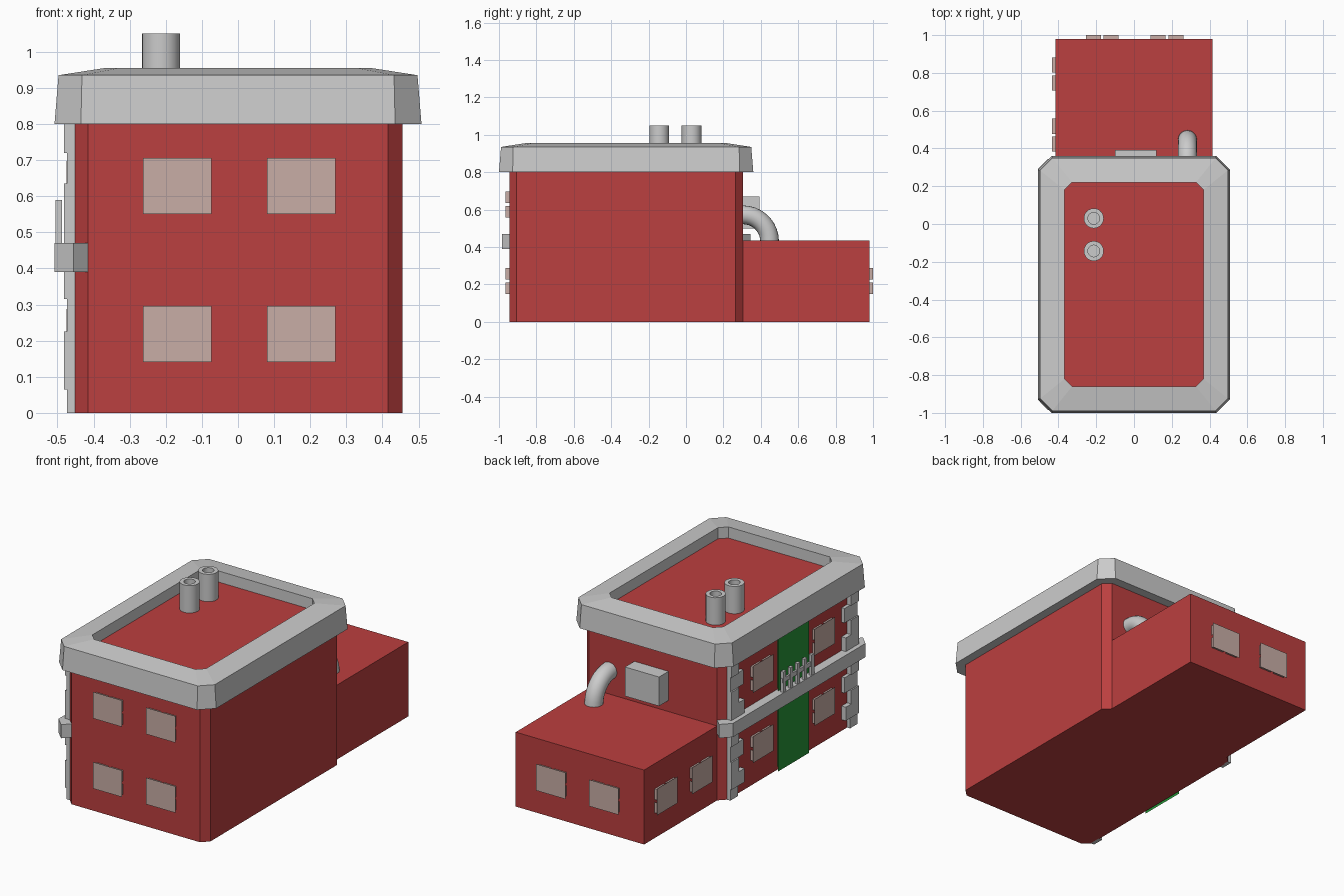
import bpy, bmesh, math
from mathutils import Matrix, Vector

if "Cube" in bpy.data.objects:
    bpy.data.objects.remove(bpy.data.objects["Cube"])

CY = -0.32          # centre of the main block along y


def material(name, rgb):
    m = bpy.data.materials.new(name)
    m.diffuse_color = (*rgb, 1)
    m.use_nodes = True
    m.node_tree.nodes["Principled BSDF"].inputs["Base Color"].default_value = m.diffuse_color
    return m


RED = material("brick_red", (0.5, 0.05, 0.05))
GREEN = material("door_green", (0.02, 0.3, 0.04))
BROWN = material("window_brown", (0.58, 0.42, 0.38))


def finish(bm, name, mat=None, smooth=False):
    bmesh.ops.recalc_face_normals(bm, faces=bm.faces)
    me = bpy.data.meshes.new(name)
    bm.to_mesh(me)
    bm.free()
    ob = bpy.data.objects.new(name, me)
    bpy.context.collection.objects.link(ob)
    if mat:
        me.materials.append(mat)
    if smooth:
        bpy.ops.object.select_all(action='DESELECT')
        ob.select_set(True)
        bpy.context.view_layer.objects.active = ob
        bpy.ops.object.shade_smooth_by_angle(angle=math.radians(40))
    return ob


def box(name, x, y, z, mat=None):
    bm = bmesh.new()
    bmesh.ops.create_cube(bm, size=1)
    for v in bm.verts:
        v.co = [lo + (c + 0.5) * (hi - lo) for c, (lo, hi) in zip(v.co, (x, y, z))]
    return finish(bm, name, mat)


def loft(name, rings, mat=None, closed=False, smooth=False):
    bm = bmesh.new()
    vs = [[bm.verts.new(p) for p in r] for r in rings]
    n = len(rings[0])
    pairs = list(zip(vs, vs[1:])) + ([(vs[-1], vs[0])] if closed else [])
    for a, b in pairs:
        for i in range(n):
            j = (i + 1) % n
            bm.faces.new((a[i], a[j], b[j], b[i]))
    if not closed:
        bm.faces.new(vs[0])
        bm.faces.new(vs[-1])
    return finish(bm, name, mat, smooth)


def octagon(hx, hy, c, z):
    q = [(hx, hy - c), (hx - c, hy)]
    pts = q + [(-x, y) for x, y in q[::-1]]
    pts += [(-x, -y) for x, y in pts]
    return [(x, CY + y, z) for x, y in pts]


def circle(x, y, r, z, n=24):
    return [(x + r * math.cos(2 * math.pi * i / n),
             y + r * math.sin(2 * math.pi * i / n), z) for i in range(n)]


def panel(name, centre, normal, w, h, depth, cols, rows, mat, rim=0.011):
    """Framed plate with sunken panes, standing off a wall."""
    bm = bmesh.new()
    bmesh.ops.create_grid(bm, x_segments=cols, y_segments=rows, size=0.5)
    for v in bm.verts:
        v.co = (v.co.x * w, v.co.y * h, depth)
    panes = bm.faces[:]
    border = [e for e in bm.edges if e.is_boundary]
    bmesh.ops.inset_individual(bm, faces=panes, thickness=rim, depth=0)
    bmesh.ops.inset_individual(bm, faces=panes, thickness=0.009, depth=-depth * 0.6)
    sides = bmesh.ops.extrude_edge_only(bm, edges=border)["geom"]
    for v in sides:
        if isinstance(v, bmesh.types.BMVert):
            v.co.z = -0.005
    bmesh.ops.holes_fill(bm, edges=[e for e in bm.edges if e.is_boundary])
    n, up = Vector(normal), Vector((0, 0, 1))
    m = Matrix((up.cross(n), up, n)).transposed().to_4x4()
    m.translation = centre
    bm.transform(m)
    return finish(bm, name, mat)


# Main block, rear annex and cornice around the flat roof
loft("main_block", [octagon(0.455, 0.625, 0.04, z) for z in (0, 0.89)], RED)
box("rear_annex", (-0.415, 0.415), (0.29, 0.98), (0, 0.435), RED)
loft("roof_cornice", [octagon(0.508, 0.68, 0.073, 0.80),
                      octagon(0.497, 0.669, 0.065, 0.935),
                      octagon(0.368, 0.54, 0.04, 0.955),
                      octagon(0.368, 0.54, 0.04, 0.80)], closed=True)

# Roof chimneys with sunken flues
for y in (0.03, -0.143):
    loft("chimney", [circle(-0.213, y, r, z) for r, z in
                     ((0.053, 0.87), (0.053, 1.05), (0.031, 1.05), (0.031, 0.98))], smooth=True)

# Windows: front, rear and side
WIN = dict(w=0.19, h=0.155, depth=0.02, cols=2, rows=2, mat=BROWN)
for x in (-0.168, 0.175):
    for z in (0.218, 0.628):
        panel("front_window", (x, -0.945, z), (0, -1, 0), **WIN)
    panel("annex_rear_window", (x, 0.98, 0.218), (0, 1, 0), **WIN)
for y in (0.47, 0.795):
    panel("annex_side_window", (-0.415, y, 0.218), (-1, 0, 0), **WIN)
for y in (CY - 0.285, CY + 0.285):
    for z in (0.218, 0.628):
        panel("side_window", (-0.455, y, z), (-1, 0, 0), **WIN)

# Double doors on both floors of the left side
for z0, z1 in ((0, 0.385), (0.46, 0.80)):
    panel("green_door", (-0.455, CY, (z0 + z1) / 2), (-1, 0, 0),
          0.285, z1 - z0, 0.017, 2, 1, GREEN, rim=0.025)

# Corner stones: alternate wide, thick blocks and narrow, thin ones
lower = (0, 0.065, 0.145, 0.225, 0.315, 0.39)
upper = (0.47, 0.55, 0.635, 0.72, 0.80)
for edges, wide in ((lower, (1, 4)), (upper, (0, 3))):
    for i, (z0, z1) in enumerate(zip(edges, edges[1:])):
        big = i in wide or (i == 2 and edges is lower) or (i == 1 and edges is upper)
        reach = 0.12 if i % 2 == (edges is lower) else 0.07
        for s in (-1, 1):
            ys = sorted((CY + s * 0.588, CY + s * (0.588 - reach)))
            box("corner_stone", (-0.482 if big else -0.474, -0.45), ys, (z0, z1))

# Belt course wrapping the two chamfered left corners
half = [(-0.415, 0.625), (-0.455, 0.665), (-0.508, 0.612)]
outline = half + [(x, -y) for x, y in half[::-1]]
outline += [(-0.44, -0.59), (-0.44, 0.59)]
loft("belt_course", [[(x, CY + y, z) for x, y in outline] for z in (0.39, 0.47)])

# Balcony railing
for i in range(5):
    y = CY + (i - 2) * 0.065
    box("railing_post", (-0.506, -0.488), (y - 0.012, y + 0.012), (0.465, 0.59))
box("railing_bar", (-0.503, -0.491), (CY - 0.145, CY + 0.145), (0.525, 0.55))

# Vent box on the rear wall
box("vent_box", (-0.1, 0.12), (0.295, 0.392), (0.50, 0.67))

# Bent duct from the rear wall down to the annex roof
arc = []
for k in range(-1, 10):
    a = math.radians(k * 10)
    arc.append([(0.283 + px, 0.305 + (0.142 + pr) * math.sin(a), 0.43 + (0.142 + pr) * math.cos(a))
                for px, pr, _ in circle(0, 0, 0.05, 0, 20)])
loft("bent_duct", arc, smooth=True)
